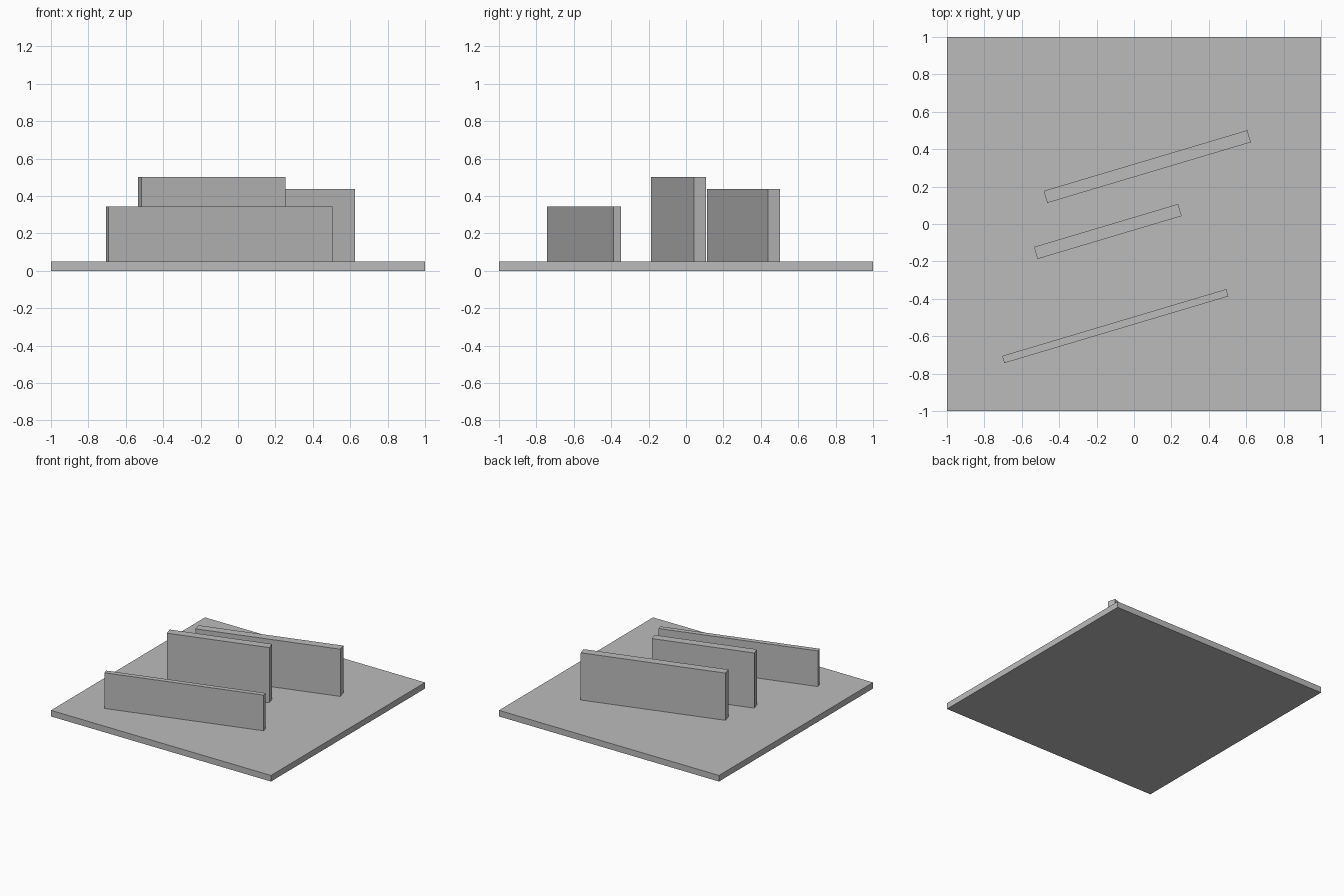
import bpy
import math

cube = bpy.data.objects.get("Cube")
if cube:
    bpy.data.objects.remove(cube, do_unlink=True)

# Single plain grey for every part
GREY = (0.5, 0.5, 0.5, 1.0)
grey = bpy.data.materials.new("plain_grey")
grey.use_nodes = True
grey.diffuse_color = GREY
grey.node_tree.nodes["Principled BSDF"].inputs["Base Color"].default_value = GREY

BASE_TOP = 0.05
WALL_ANGLE = math.radians(16.6)


def box(name, centre, size, bottom, top, angle=0.0):
    """Upright box with its footprint centred on (x, y), turned about z."""
    bpy.ops.mesh.primitive_cube_add(
        size=1,
        location=(centre[0], centre[1], (bottom + top) / 2),
        rotation=(0, 0, angle),
    )
    obj = bpy.context.object
    obj.name = name
    obj.scale = (size[0], size[1], top - bottom)
    bpy.ops.object.transform_apply(location=False, rotation=False, scale=True)
    obj.data.materials.append(grey)
    return obj


# Square ground slab
box("base_slab", (0, 0), (2, 2), 0, BASE_TOP)

# Three parallel walls: name, centre, (length, thickness), top height
walls = [
    ("front_wall", (-0.1, -0.546), (1.25, 0.04), 0.343),
    ("middle_wall", (-0.14, -0.04), (0.804, 0.067), 0.503),
    ("back_wall", (0.071, 0.307), (1.136, 0.067), 0.438),
]
for name, centre, size, top in walls:
    box(name, centre, size, BASE_TOP, top, WALL_ANGLE)
